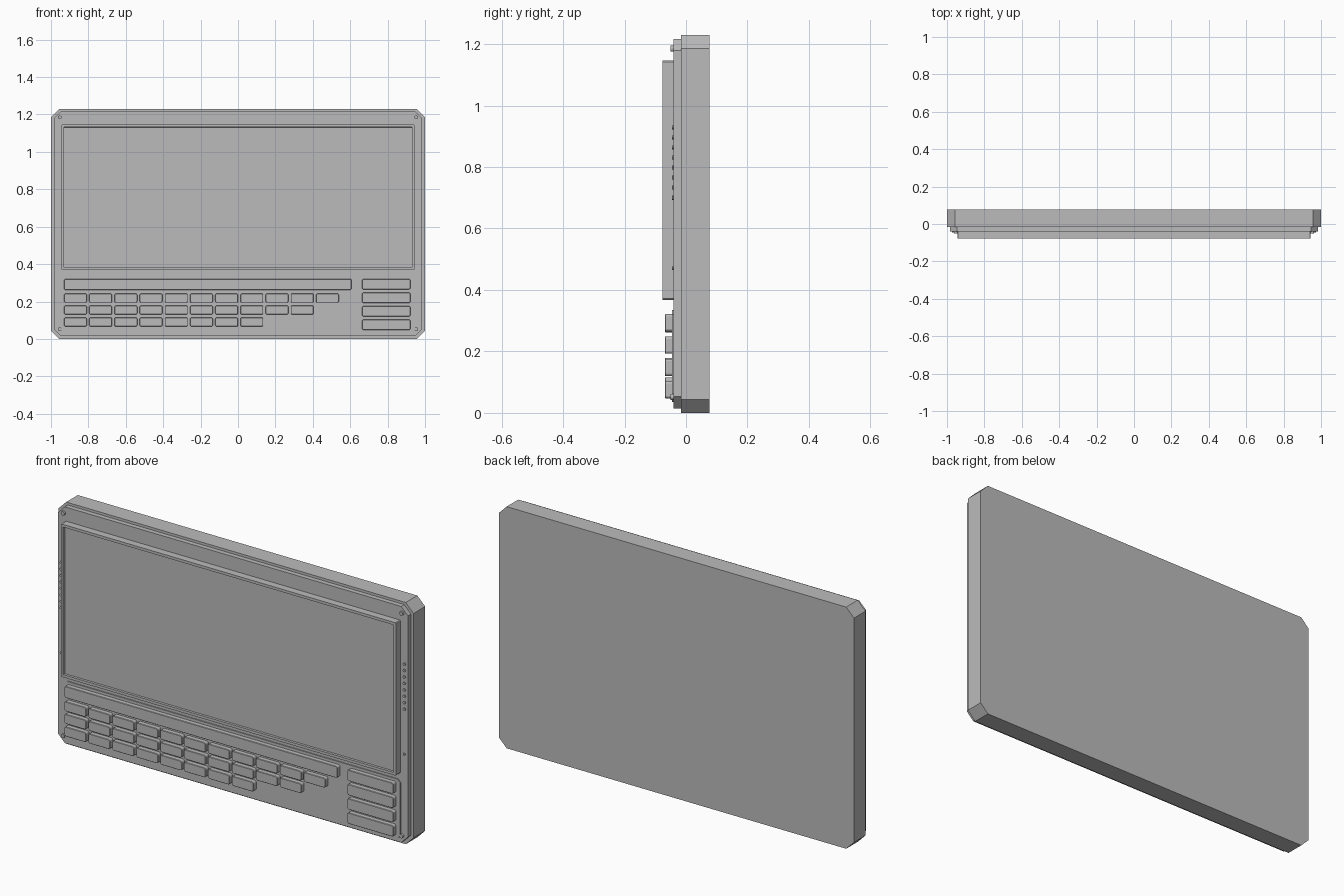
import bpy, bmesh, math

if "Cube" in bpy.data.objects:
    bpy.data.objects.remove(bpy.data.objects["Cube"])

grey = bpy.data.materials.new("plain_grey")
grey.diffuse_color = (0.5, 0.5, 0.5, 1)
grey.use_nodes = True
grey.node_tree.nodes["Principled BSDF"].inputs["Base Color"].default_value = grey.diffuse_color


def finish(name, bm):
    bmesh.ops.recalc_face_normals(bm, faces=bm.faces[:])
    mesh = bpy.data.meshes.new(name)
    bm.to_mesh(mesh)
    bm.free()
    mesh.materials.append(grey)
    obj = bpy.data.objects.new(name, mesh)
    bpy.context.collection.objects.link(obj)
    return obj


def add_slab(bm, x0, x1, z0, z1, front, back, cut):
    """Rectangle with clipped corners, extruded front to back; returns the front face."""
    pts = [(x0 + cut, z0), (x1 - cut, z0), (x1, z0 + cut), (x1, z1 - cut),
           (x1 - cut, z1), (x0 + cut, z1), (x0, z1 - cut), (x0, z0 + cut)]
    a = [bm.verts.new((x, front, z)) for x, z in pts]
    b = [bm.verts.new((x, back, z)) for x, z in pts]
    face = bm.faces.new(a)
    bm.faces.new(b[::-1])
    for i in range(8):
        j = (i + 1) % 8
        bm.faces.new((a[j], a[i], b[i], b[j]))
    return face


def slab(name, *args):
    bm = bmesh.new()
    add_slab(bm, *args)
    return finish(name, bm)


def add_stud(bm, x, z, radius, front, back, sides):
    """Short cylinder pointing forward."""
    rings = []
    for y in (front, back):
        rings.append([bm.verts.new((x + radius * math.cos(2 * math.pi * i / sides), y,
                                    z + radius * math.sin(2 * math.pi * i / sides)))
                      for i in range(sides)])
    a, b = rings
    bm.faces.new(a)
    bm.faces.new(b[::-1])
    for i in range(sides):
        j = (i + 1) % sides
        bm.faces.new((a[j], a[i], b[i], b[j]))


# case, front plate and raised keyboard panel
slab("case", -1, 1, 0, 1.23, -0.016, 0.077, 0.044)
slab("front_plate", -0.985, 0.985, 0.015, 1.217, -0.040, -0.014, 0.038)
slab("keyboard_panel", -0.945, 0.945, 0.035, 0.335, -0.045, -0.038, 0.015)

# display: raised bezel with a sunken screen
bm = bmesh.new()
face = add_slab(bm, -0.944, 0.944, 0.368, 1.146, -0.077, -0.038, 0.004)
bmesh.ops.recalc_face_normals(bm, faces=bm.faces[:])
bmesh.ops.inset_region(bm, faces=[face], thickness=0.015)
bmesh.ops.inset_region(bm, faces=[face], thickness=0.001, depth=-0.012)
finish("display", bm)

# keys: (name, left, right, bottom, top)
KEY_FRONT, KEY_BACK = -0.069, -0.043
keys = [("long_key", -0.93, 0.607, 0.262, 0.321)]
for row, (count, top) in enumerate([(11, 0.243), (10, 0.179), (8, 0.115)]):
    for i in range(count):
        x = -0.93 + 0.1347 * i
        keys.append((f"key_{row + 1}_{i + 1}", x, x + 0.122, top - 0.049, top))
for i in range(4):
    top = 0.321 - 0.0725 * i
    keys.append((f"side_key_{i + 1}", 0.663, 0.922, top - 0.056, top))
for name, x0, x1, z0, z1 in keys:
    key = slab(name, x0, x1, z0, z1, KEY_FRONT, KEY_BACK, 0.006)
    bevel = key.modifiers.new("soft_edge", "BEVEL")
    bevel.width = 0.002
    bevel.segments = 1

# corner screws
bm = bmesh.new()
for x in (-0.953, 0.953):
    for z in (0.052, 1.185):
        add_stud(bm, x, z, 0.010, -0.050, -0.038, 16)
finish("corner_screws", bm)

# speaker dots and a small indicator on each side margin
bm = bmesh.new()
for x in (-0.966, 0.966):
    for i in range(8):
        add_stud(bm, x, 0.70 + 0.0327 * i, 0.007, -0.046, -0.038, 10)
    add_stud(bm, x, 0.47, 0.006, -0.046, -0.038, 10)
finish("speaker_dots", bm)
